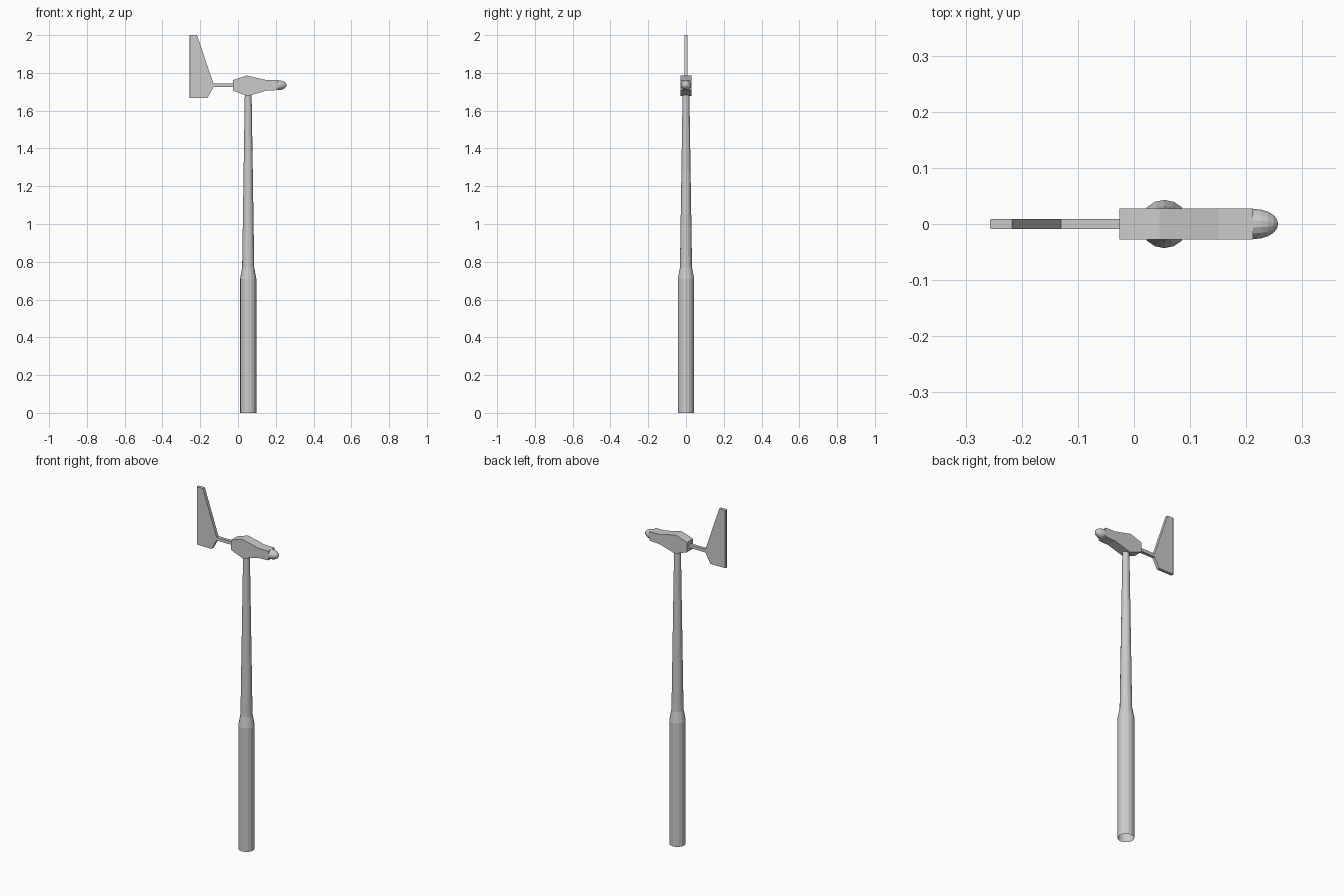
import bpy, bmesh, math

if "Cube" in bpy.data.objects:
    bpy.data.objects.remove(bpy.data.objects["Cube"])


def finish(name, bm):
    bmesh.ops.recalc_face_normals(bm, faces=bm.faces)
    mesh = bpy.data.meshes.new(name)
    bm.to_mesh(mesh)
    bm.free()
    ob = bpy.data.objects.new(name, mesh)
    bpy.context.collection.objects.link(ob)
    return ob


def extrude_profile(name, points, half):
    """Side profile (x, z) extruded symmetrically along y."""
    bm = bmesh.new()
    face = bm.faces.new([bm.verts.new((x, -half, z)) for x, z in points])
    out = bmesh.ops.extrude_face_region(bm, geom=[face])["geom"]
    bmesh.ops.translate(bm, vec=(0, 2 * half, 0),
                        verts=[v for v in out if isinstance(v, bmesh.types.BMVert)])
    return finish(name, bm)


def lathe(name, profile, sides, place):
    """Stack of rings (radius, height), joined by quads; zero radius is a tip."""
    bm = bmesh.new()
    rings = []
    for r, h in profile:
        n = sides if r > 0 else 1
        rings.append([bm.verts.new(place(r * math.cos(math.tau * i / sides),
                                         r * math.sin(math.tau * i / sides), h))
                      for i in range(n)])
    for a, b in zip(rings, rings[1:]):
        for i in range(sides):
            j = (i + 1) % sides
            bm.faces.new((a[i], a[j], b[0]) if len(b) == 1 else (a[i], a[j], b[j], b[i]))
    return finish(name, bm)


# Tapered tower, open at the foot
lathe("tower", [(0.043, 0), (0.043, 0.71), (0.032, 0.77), (0.018, 1.69)], 16,
      lambda a, b, h: (0.054 + a, b, h))

# Faceted housing on top of the tower
extrude_profile("housing", [
    (-0.026, 1.706), (0.05, 1.677), (0.15, 1.706), (0.212, 1.709),
    (0.212, 1.761), (0.15, 1.762), (0.045, 1.786), (-0.026, 1.762)], 0.028)

# Rounded nose cone
steps = 5
nose = [(0.027 * math.cos(math.pi / 2 * i / steps) if i < steps else 0,
         0.212 + 0.045 * math.sin(math.pi / 2 * i / steps)) for i in range(steps + 1)]
lathe("nose_cone", nose, 14, lambda a, b, h: (h, a, 1.735 + b))

# Square tail boom
extrude_profile("tail_boom", [
    (-0.135, 1.725), (-0.02, 1.725), (-0.02, 1.743), (-0.135, 1.743)], 0.009)

# Tail fin with slightly eased trailing corners
fin = extrude_profile("tail_fin", [
    (-0.257, 2.0), (-0.257, 1.668), (-0.161, 1.668),
    (-0.13, 1.725), (-0.13, 1.743), (-0.217, 2.0)], 0.009)
bm = bmesh.new()
bm.from_mesh(fin.data)
edges = [e for e in bm.edges
         if all(v.co.x < -0.256 for v in e.verts) and abs(e.verts[0].co.y - e.verts[1].co.y) < 1e-4]
bmesh.ops.bevel(bm, geom=edges, offset=0.003, segments=1, affect='EDGES')
bm.to_mesh(fin.data)
bm.free()
